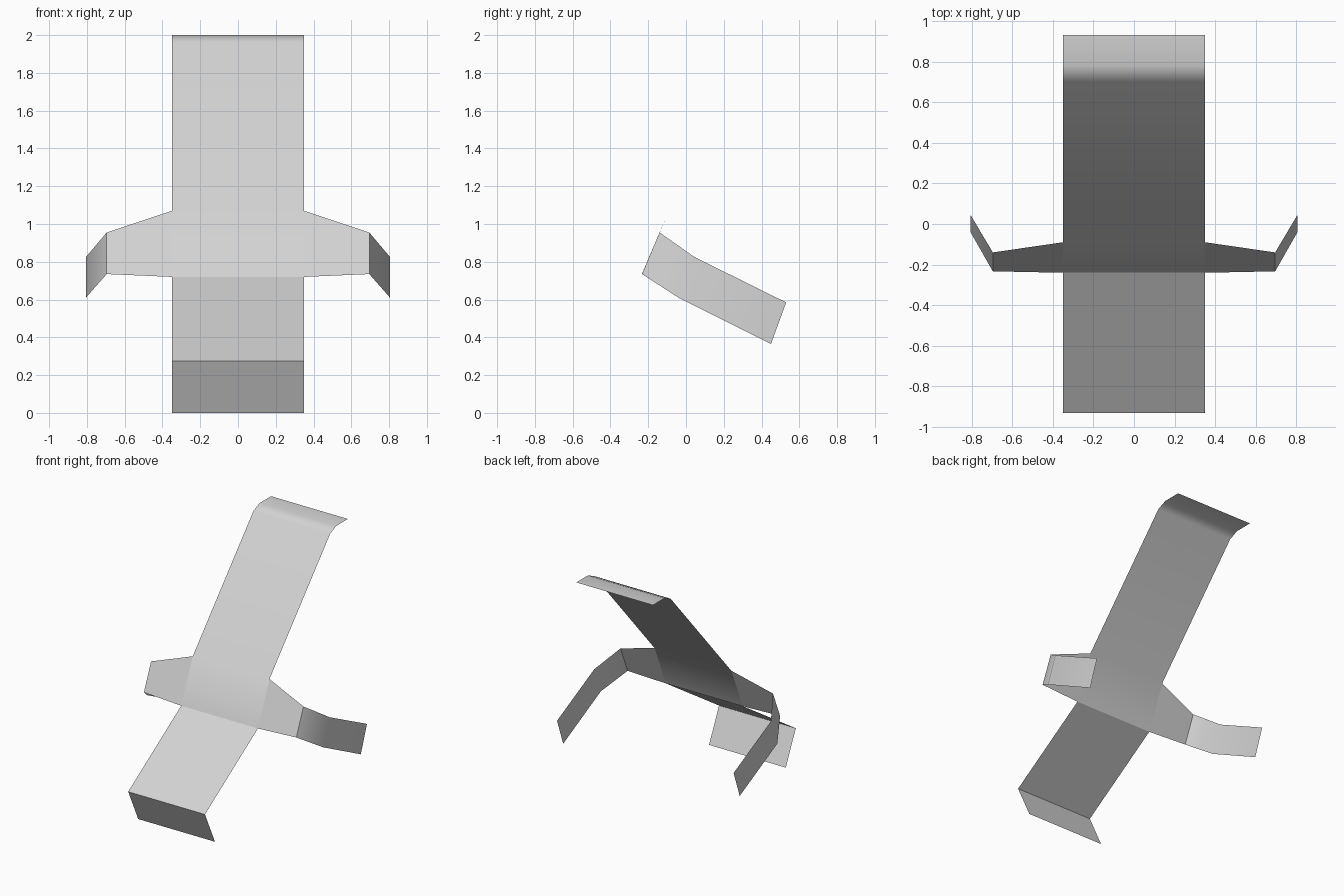
import bpy
import bmesh
from math import radians

cube = bpy.data.objects.get("Cube")
if cube:
    bpy.data.objects.remove(cube, do_unlink=True)

grey = bpy.data.materials.new("light_grey")
grey.use_nodes = True
grey.diffuse_color = (0.65, 0.65, 0.65, 1)
grey.node_tree.nodes["Principled BSDF"].inputs["Base Color"].default_value = grey.diffuse_color

HALF = 0.35  # half width of the main panels


def ribbon(name, rail_a, rail_b):
    """Thin sheet stretched between two rails of matching points."""
    bm = bmesh.new()
    a = [bm.verts.new(p) for p in rail_a]
    b = [bm.verts.new(p) for p in rail_b]
    for i in range(len(a) - 1):
        bm.faces.new((a[i], b[i], b[i + 1], a[i + 1]))
    mesh = bpy.data.meshes.new(name)
    bm.to_mesh(mesh)
    bm.free()
    mesh.materials.append(grey)
    obj = bpy.data.objects.new(name, mesh)
    bpy.context.collection.objects.link(obj)
    bpy.ops.object.select_all(action="DESELECT")
    obj.select_set(True)
    bpy.context.view_layer.objects.active = obj
    bpy.ops.object.shade_smooth_by_angle(angle=radians(30))
    weighted = obj.modifiers.new("even_shading", "WEIGHTED_NORMAL")
    weighted.keep_sharp = True
    return obj


def panel(name, profile):
    """Side profile of (y, z) points swept across the full width."""
    ribbon(name, [(-HALF, y, z) for y, z in profile],
           [(HALF, y, z) for y, z in profile])


# Upright panel with its rolled top lip
panel("back_panel", [(-0.24, 0.72), (-0.09, 1.07), (0.70, 1.965),
                     (0.78, 2.0), (0.93, 2.0)])

# Sloping lower panel with its folded front lip
panel("lower_panel", [(-0.80, 0), (-0.93, 0.275), (-0.24, 0.72)])

# Tapered side wings that fold back into arms
upper = [(HALF, -0.09, 1.07), (0.695, -0.14, 0.955),
         (0.805, 0.045, 0.825), (0.805, 0.53, 0.585)]
lower = [(HALF, -0.24, 0.72), (0.695, -0.233, 0.735),
         (0.805, -0.04, 0.61), (0.805, 0.45, 0.365)]
for side, name in ((1, "left_arm"), (-1, "right_arm")):
    rails = [[(side * x, y, z) for x, y, z in rail] for rail in (upper, lower)]
    ribbon(name, *rails[::side])
